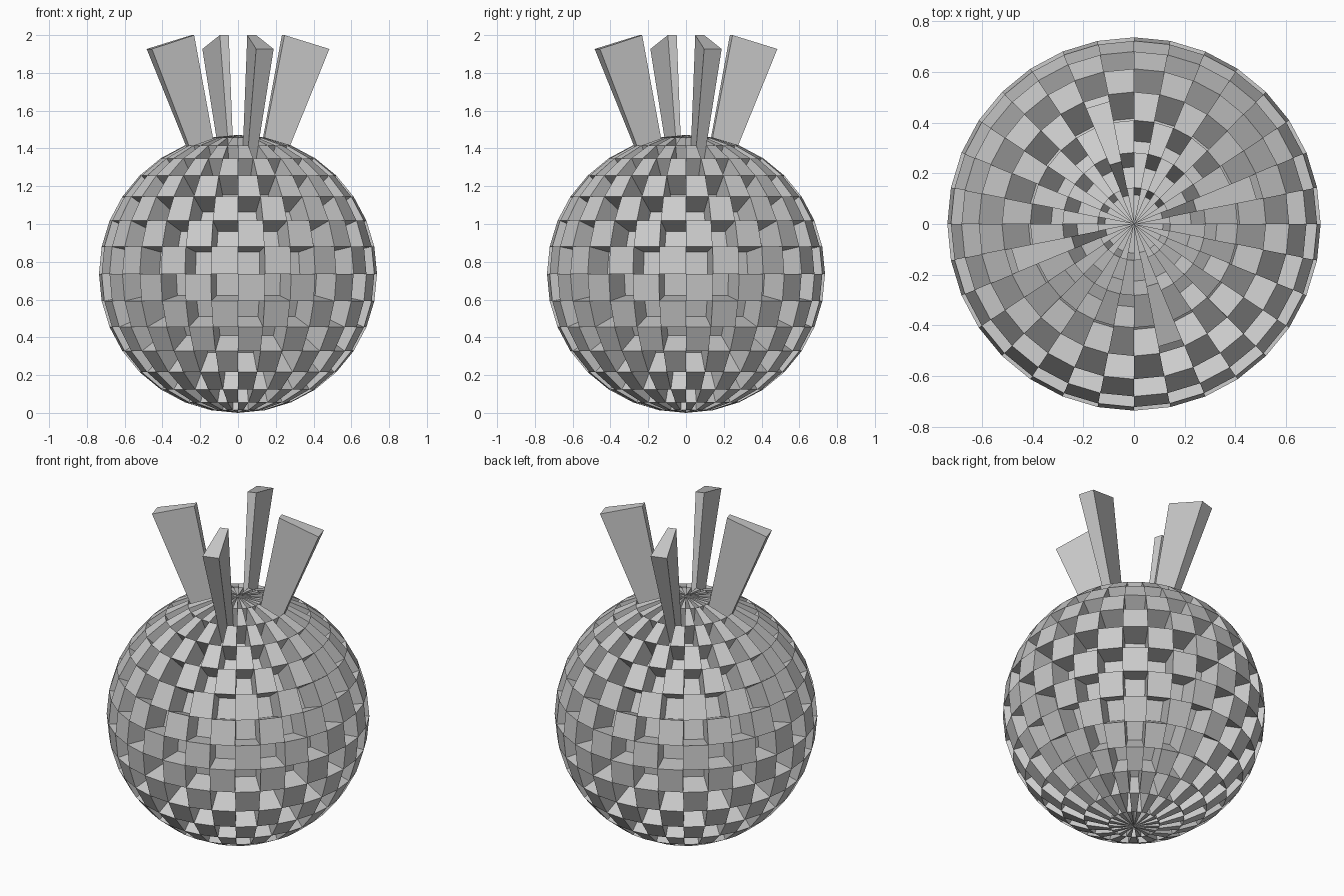
import bpy
import bmesh
import math
from mathutils import Vector

cube = bpy.data.objects.get("Cube")
if cube:
    bpy.data.objects.remove(cube)

RADIUS = 0.736
SEGMENTS = 32
STEP = 2 * math.pi / SEGMENTS
RECESS_SCALE = 0.8
LEAF_SCALE = 1.751
LEAF_ROW = 6

grey = bpy.data.materials.new("plain grey")
grey.use_nodes = True
colour = (0.6, 0.6, 0.6, 1)
grey.diffuse_color = colour
grey.node_tree.nodes["Principled BSDF"].inputs["Base Color"].default_value = colour


def cell(face):
    """Row above the equator and column around the axis of a sphere face."""
    c = face.calc_center_median()
    row = math.floor(math.atan2(c.z, c.xy.length) / STEP)
    column = math.floor(math.atan2(c.y, c.x) / STEP)
    return row, column


def is_leaf(face):
    row, column = cell(face)
    return row == LEAF_ROW and column % 8 == 1


def is_recessed(face):
    return sum(cell(face)) % 2 == 0


def sphere_part(name, keep, extrude, scale):
    """Keep some cells of a sphere and push some of them along the radius."""
    bm = bmesh.new()
    bmesh.ops.create_uvsphere(bm, u_segments=SEGMENTS, v_segments=SEGMENTS // 2,
                              radius=RADIUS)
    unwanted = [f for f in bm.faces if not keep(f)]
    bmesh.ops.delete(bm, geom=unwanted, context='FACES')
    pushed = [f for f in bm.faces if extrude(f)]
    result = bmesh.ops.extrude_discrete_faces(bm, faces=pushed)
    verts = {v for f in result["faces"] for v in f.verts}
    bmesh.ops.scale(bm, vec=Vector((scale,) * 3), verts=list(verts))
    mesh = bpy.data.meshes.new(name)
    bm.to_mesh(mesh)
    bm.free()
    mesh.materials.append(grey)
    obj = bpy.data.objects.new(name, mesh)
    obj.location.z = RADIUS
    bpy.context.collection.objects.link(obj)
    return obj


# Round body with a checkerboard of recessed cells
sphere_part("checkered_body", lambda f: not is_leaf(f), is_recessed, RECESS_SCALE)

# Four flaring leaves rising from cells near the top
sphere_part("crown_leaves", is_leaf, is_leaf, LEAF_SCALE)
